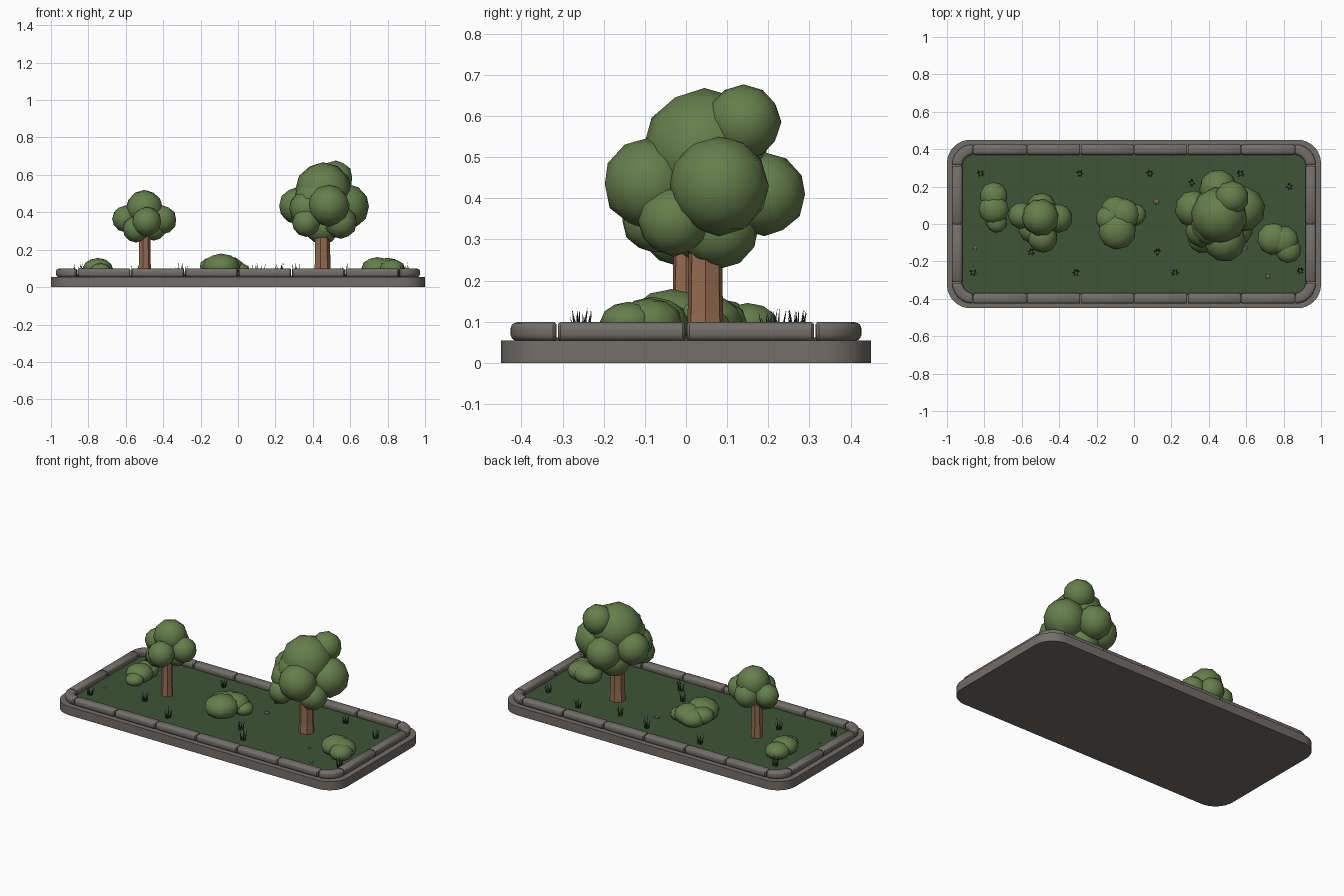
import bpy, bmesh, math, random
from math import sin, cos, pi
from mathutils import Vector, Matrix

if "Cube" in bpy.data.objects:
    bpy.data.objects.remove(bpy.data.objects["Cube"])

random.seed(4)


def material(name, rgb):
    m = bpy.data.materials.new(name)
    m.diffuse_color = (*rgb, 1)
    m.use_nodes = True
    m.node_tree.nodes["Principled BSDF"].inputs["Base Color"].default_value = m.diffuse_color
    return m


STONE = material("stone", (0.17, 0.155, 0.14))
LAWN = material("lawn", (0.05, 0.09, 0.04))
LEAF = material("leaf", (0.13, 0.21, 0.07))
BARK = material("bark", (0.30, 0.15, 0.08))
BLADE = material("blade", (0.03, 0.06, 0.025))


def finish(name, bm, mat, smooth=None):
    bmesh.ops.recalc_face_normals(bm, faces=bm.faces)
    me = bpy.data.meshes.new(name)
    bm.to_mesh(me)
    bm.free()
    ob = bpy.data.objects.new(name, me)
    bpy.context.collection.objects.link(ob)
    me.materials.append(mat)
    if smooth:
        bpy.ops.object.select_all(action='DESELECT')
        ob.select_set(True)
        bpy.context.view_layer.objects.active = ob
        bpy.ops.object.shade_smooth_by_angle(angle=math.radians(smooth))
    return ob


def skin(bm, rings):
    """Bridge closed rings of points and cap both ends."""
    vs = [[bm.verts.new(p) for p in r] for r in rings]
    n = len(vs[0])
    for a, b in zip(vs, vs[1:]):
        for i in range(n):
            bm.faces.new((a[i], a[(i + 1) % n], b[(i + 1) % n], b[i]))
    bm.faces.new(vs[0][::-1])
    bm.faces.new(vs[-1])


def slab(name, hx, hy, r, z0, z1, mat):
    pts = []
    for k, (sx, sy) in enumerate([(1, 1), (-1, 1), (-1, -1), (1, -1)]):
        for i in range(9):
            a = (k + i / 8) * pi / 2
            pts.append((sx * (hx - r) + r * cos(a), sy * (hy - r) + r * sin(a)))
    bm = bmesh.new()
    skin(bm, [[(x, y, z) for x, y in pts] for z in (z0, z1)])
    return finish(name, bm, mat, 35)


# Base slab and lawn
slab("base_slab", 1.0, 0.45, 0.125, 0, 0.055, STONE)
slab("lawn", 0.925, 0.38, 0.06, 0.05, 0.062, LAWN)

# Kerb stones: a rounded section swept along each short piece of the border
RX, RY, R = 0.86, 0.313, 0.085


def kerb(bm, path):
    rings = []
    for k, (p, nrm) in enumerate(path):
        s = 0.8 if k in (0, len(path) - 1) else 1
        ring = []
        for i in range(16):
            a = 2 * pi * (i + 0.5) / 16
            c, d = cos(a), sin(a)
            o = 0.0285 * s * math.copysign(abs(c) ** 0.65, c)
            z = 0.076 + 0.0235 * s * math.copysign(abs(d) ** 0.65, d)
            ring.append((p.x + nrm.x * o, p.y + nrm.y * o, z))
        rings.append(ring)
    skin(bm, rings)


def straight(bm, a, b, nrm):
    a, b, nrm = Vector(a), Vector(b), Vector(nrm)
    d = (b - a).normalized()
    kerb(bm, [(q, nrm) for q in (a + d * .002, a + d * .008, b - d * .008, b - d * .002)])


bm = bmesh.new()
for s in (-1, 1):
    for i in range(6):
        x = -RX + i * RX / 3
        straight(bm, (x, s * (RY + R)), (x + RX / 3, s * (RY + R)), (0, s))
    for i in range(2):
        y = -RY + i * RY
        straight(bm, (s * (RX + R), y), (s * (RX + R), y + RY), (s, 0))
for k, (sx, sy) in enumerate([(1, 1), (-1, 1), (-1, -1), (1, -1)]):
    path = []
    for t in (0.015, 0.06, 0.2, 0.35, 0.5, 0.65, 0.8, 0.94, 0.985):
        n = Vector((cos((k + t) * pi / 2), sin((k + t) * pi / 2)))
        path.append((Vector((sx * RX, sy * RY)) + n * R, n))
    kerb(bm, path)
finish("kerb_stones", bm, STONE, 40)


# Trees and bushes: clusters of leaf balls
def balls(name, items, squash=1):
    bm = bmesh.new()
    for x, y, z, r in items:
        m = (Matrix.Translation((x, y, z)) @ Matrix.Diagonal((1, 1, squash, 1))
             @ Matrix.Rotation(random.uniform(0, 6), 4, 'Z'))
        bmesh.ops.create_icosphere(bm, subdivisions=2, radius=r * 1.02, matrix=m)
    finish(name, bm, LEAF, 60)


def trunk(name, x, y, r0, r1, top):
    bm = bmesh.new()
    rings = []
    for z, r in ((0.058, r0), (0.12, (r0 + r1) / 2), (top, r1)):
        rings.append([(x + r * cos(a) * f, y + r * sin(a) * f, z)
                      for a, f in ((2 * pi * i / 14, 1 - 0.1 * (i % 2)) for i in range(14))])
    skin(bm, rings)
    finish(name, bm, BARK)


trunk("large_trunk", 0.45, 0.047, 0.048, 0.040, 0.40)
balls("large_canopy", [
    (0.455, 0.045, 0.515, 0.15), (0.523, 0.14, 0.585, 0.09), (0.58, 0.08, 0.43, 0.12),
    (0.485, -0.09, 0.435, 0.11), (0.45, 0.19, 0.41, 0.10), (0.318, 0.08, 0.435, 0.098),
    (0.37, -0.03, 0.42, 0.095), (0.365, -0.08, 0.345, 0.075), (0.45, 0.08, 0.325, 0.095),
    (0.55, -0.03, 0.345, 0.085), (0.42, 0.0, 0.46, 0.12)])
trunk("small_trunk", -0.5, 0, 0.037, 0.030, 0.36)
balls("small_canopy", [
    (-0.5, 0.035, 0.42, 0.098), (-0.602, 0.045, 0.365, 0.070), (-0.405, 0.03, 0.36, 0.076),
    (-0.488, -0.075, 0.35, 0.078), (-0.495, 0.09, 0.36, 0.076), (-0.545, -0.03, 0.31, 0.070),
    (-0.45, 0.03, 0.315, 0.065)])
balls("middle_bush", [(-0.10, 0.07, 0.10, 0.078), (-0.09, -0.035, 0.108, 0.10),
                      (-0.135, 0.03, 0.11, 0.07), (-0.055, 0.05, 0.105, 0.085),
                      (0.005, 0.05, 0.09, 0.058)], 0.7)
balls("left_bush", [(-0.75, 0.15, 0.095, 0.073), (-0.75, 0.08, 0.10, 0.08),
                    (-0.735, 0.01, 0.09, 0.055)], 0.68)
balls("right_bush", [(0.745, -0.08, 0.10, 0.085), (0.80, -0.09, 0.10, 0.08),
                     (0.825, -0.14, 0.10, 0.068)], 0.7)

# Grass tufts: thin three-sided blades leaning outwards
bm = bmesh.new()
for x, y in ((-0.82, 0.27), (-0.29, 0.27), (0.085, 0.27), (0.57, 0.27), (0.83, 0.2),
             (-0.86, -0.26), (-0.55, -0.15), (-0.31, -0.26), (0.125, -0.15), (0.22, -0.26),
             (0.89, -0.25), (0.31, 0.22)):
    for i in range(6):
        a = i * pi / 3 + random.uniform(-0.4, 0.4)
        h = random.uniform(0.045, 0.075)
        b = Vector((x + 0.010 * cos(a), y + 0.010 * sin(a), 0.06))
        tip = bm.verts.new(b + Vector((0.014 * cos(a), 0.014 * sin(a), h)))
        v = [bm.verts.new(b + Vector((0.005 * cos(t), 0.005 * sin(t), 0)))
             for t in (a, a + 2 * pi / 3, a + 4 * pi / 3)]
        bm.faces.new(v)
        for j in range(3):
            bm.faces.new((v[j], v[(j + 1) % 3], tip))
finish("grass_tufts", bm, BLADE)

# Pebbles
bm = bmesh.new()
for x, y, r in ((0.12, 0.12, 0.018), (-0.85, -0.13, 0.012), (0.595, -0.13, 0.012),
                (0.715, -0.28, 0.014)):
    bmesh.ops.create_icosphere(bm, subdivisions=1, radius=r,
                               matrix=Matrix.Translation((x, y, 0.063)) @ Matrix.Diagonal((1, 1, 0.5, 1)))
finish("pebbles", bm, STONE)
